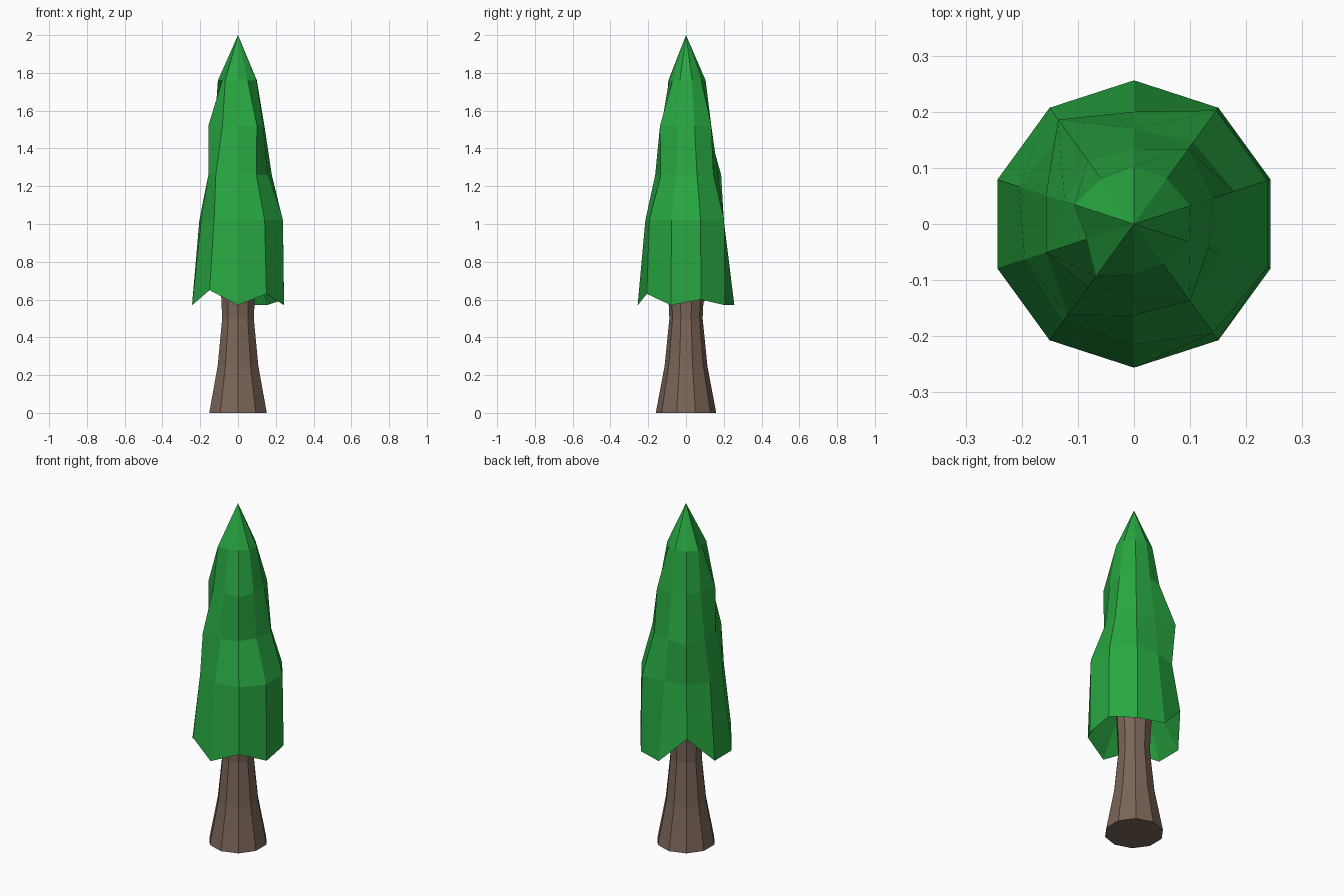
import bpy, bmesh
from math import cos, sin, radians

if "Cube" in bpy.data.objects:
    bpy.data.objects.remove(bpy.data.objects["Cube"])

SIDES = 10
ANGLES = [radians(-162 + 36 * i) for i in range(SIDES)]


def material(name, rgb):
    m = bpy.data.materials.new(name)
    m.diffuse_color = (*rgb, 1)
    m.use_nodes = True
    m.node_tree.nodes["Principled BSDF"].inputs["Base Color"].default_value = m.diffuse_color
    return m


def loft(name, rings, mat, apex=None, base=False):
    """Skin rings of (radius, height) pairs, one pair per side, bottom to top."""
    bm = bmesh.new()
    loops = [[bm.verts.new((r * cos(a), r * sin(a), z)) for a, (r, z) in zip(ANGLES, ring)]
             for ring in rings]
    for lo, hi in zip(loops, loops[1:]):
        for i in range(SIDES):
            j = (i + 1) % SIDES
            bm.faces.new((lo[i], lo[j], hi[j], hi[i]))
    if apex is not None:
        tip = bm.verts.new((0, 0, apex))
        for i in range(SIDES):
            bm.faces.new((loops[-1][i], loops[-1][(i + 1) % SIDES], tip))
    if base:
        bm.faces.new(loops[0][::-1])
    mesh = bpy.data.meshes.new(name)
    bm.to_mesh(mesh)
    bm.free()
    mesh.materials.append(mat)
    ob = bpy.data.objects.new(name, mesh)
    bpy.context.collection.objects.link(ob)
    return ob


def ring(r, z):
    return [(r, z)] * SIDES


bark = material("bark brown", (0.195, 0.130, 0.098))
leaf = material("leaf green", (0.021, 0.392, 0.053))

# Trunk: flared foot, narrow neck, widening into the foliage
loft("trunk", [ring(0.16, 0), ring(0.113, 0.25), ring(0.088, 0.5),
               ring(0.10, 0.75), ring(0.10, 0.85)], bark, base=True)

# Foliage: hollow underside, ragged hem, uneven tiers and a pointed tip
hem = [0.57, 0.65, 0.57, 0.63, 0.57, 0.60, 0.57, 0.57, 0.72, 0.57]
tiers = [
    (1.02, [0.205, 0.215, 0.215, 0.24, 0.25, 0.25, 0.25, 0.20, 0.21, 0.215]),
    (1.26, [0.165, 0.20, 0.163, 0.165, 0.165, 0.188, 0.18, 0.17, 0.23, 0.165]),
    (1.52, [0.165, 0.14, 0.13, 0.17, 0.14, 0.147, 0.165, 0.134, 0.14, 0.13]),
    (1.76, [0.088, 0.115, 0.09, 0.088, 0.103, 0.105, 0.10, 0.104, 0.10, 0.112]),
]
rings = [ring(0.10, 0.85), [(0.256, z) for z in hem]]
rings += [[(r, z) for r in radii] for z, radii in tiers]
loft("foliage", rings, leaf, apex=2.0)
